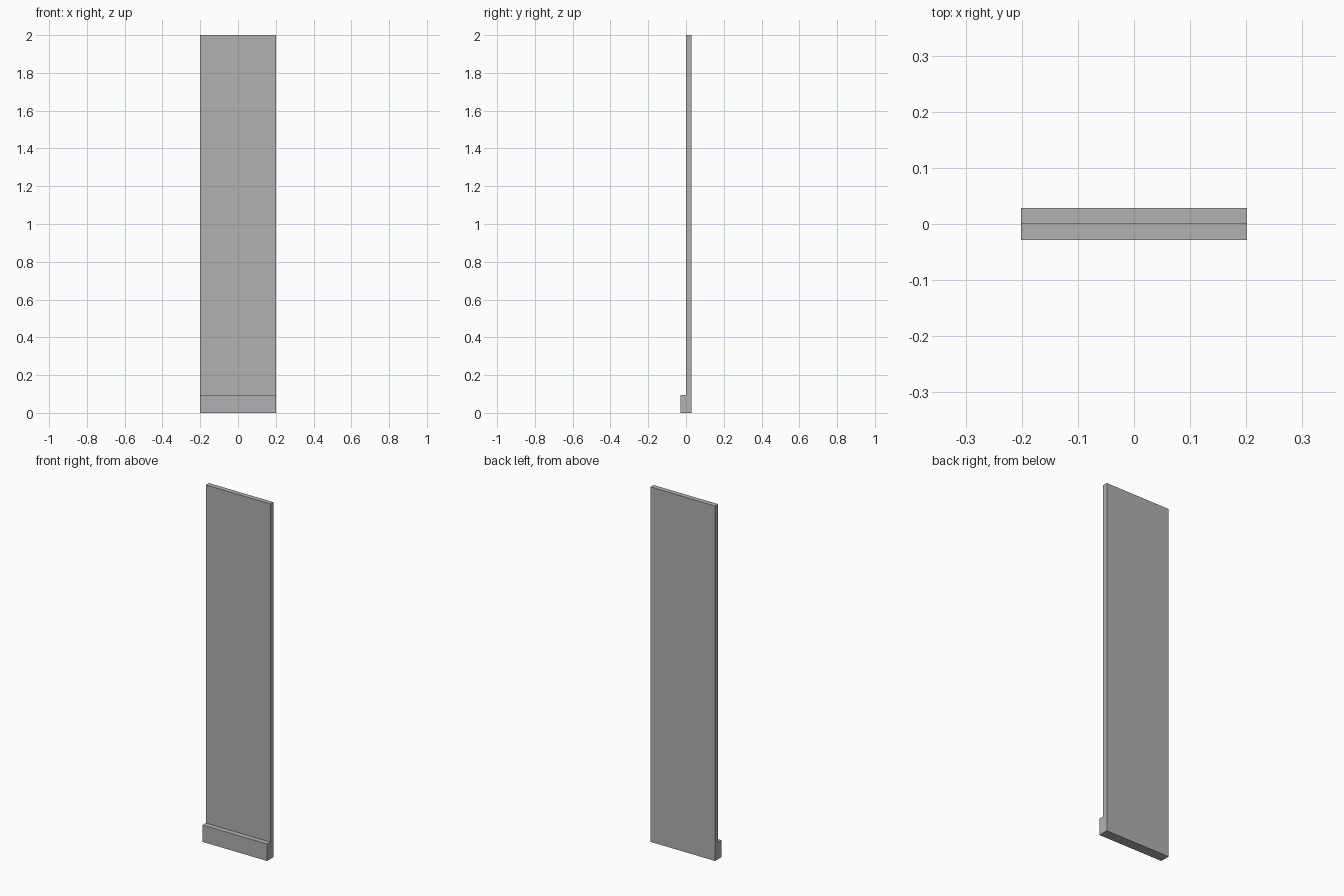
import bpy, bmesh

if "Cube" in bpy.data.objects:
    bpy.data.objects.remove(bpy.data.objects["Cube"])

WIDTH, HEIGHT = 0.402, 2.0
BACK, FRONT = 0.0285, -0.0285      # y extents
PANEL_Y, PLINTH_Z = 0.001, 0.095   # panel front face, skirting top

# L-shaped side profile (y, z): tall panel with a projecting skirting
profile = [(FRONT, 0), (BACK, 0), (BACK, HEIGHT), (PANEL_Y, HEIGHT),
           (PANEL_Y, PLINTH_Z), (FRONT, PLINTH_Z)]

bm = bmesh.new()
face = bm.faces.new([bm.verts.new((-WIDTH / 2, y, z)) for y, z in profile])

# Extrude the profile across the width
ext = bmesh.ops.extrude_face_region(bm, geom=[face])
verts = [g for g in ext["geom"] if isinstance(g, bmesh.types.BMVert)]
bmesh.ops.translate(bm, verts=verts, vec=(WIDTH, 0, 0))
bmesh.ops.recalc_face_normals(bm, faces=bm.faces[:])

mesh = bpy.data.meshes.new("panel_with_skirting")
bm.to_mesh(mesh)
bm.free()

# Darker grey finish
grey = bpy.data.materials.new("mid_grey")
grey.diffuse_color = (0.44, 0.44, 0.44, 1)
grey.use_nodes = True
grey.node_tree.nodes["Principled BSDF"].inputs["Base Color"].default_value = grey.diffuse_color
mesh.materials.append(grey)
bpy.context.collection.objects.link(bpy.data.objects.new("panel_with_skirting", mesh))
